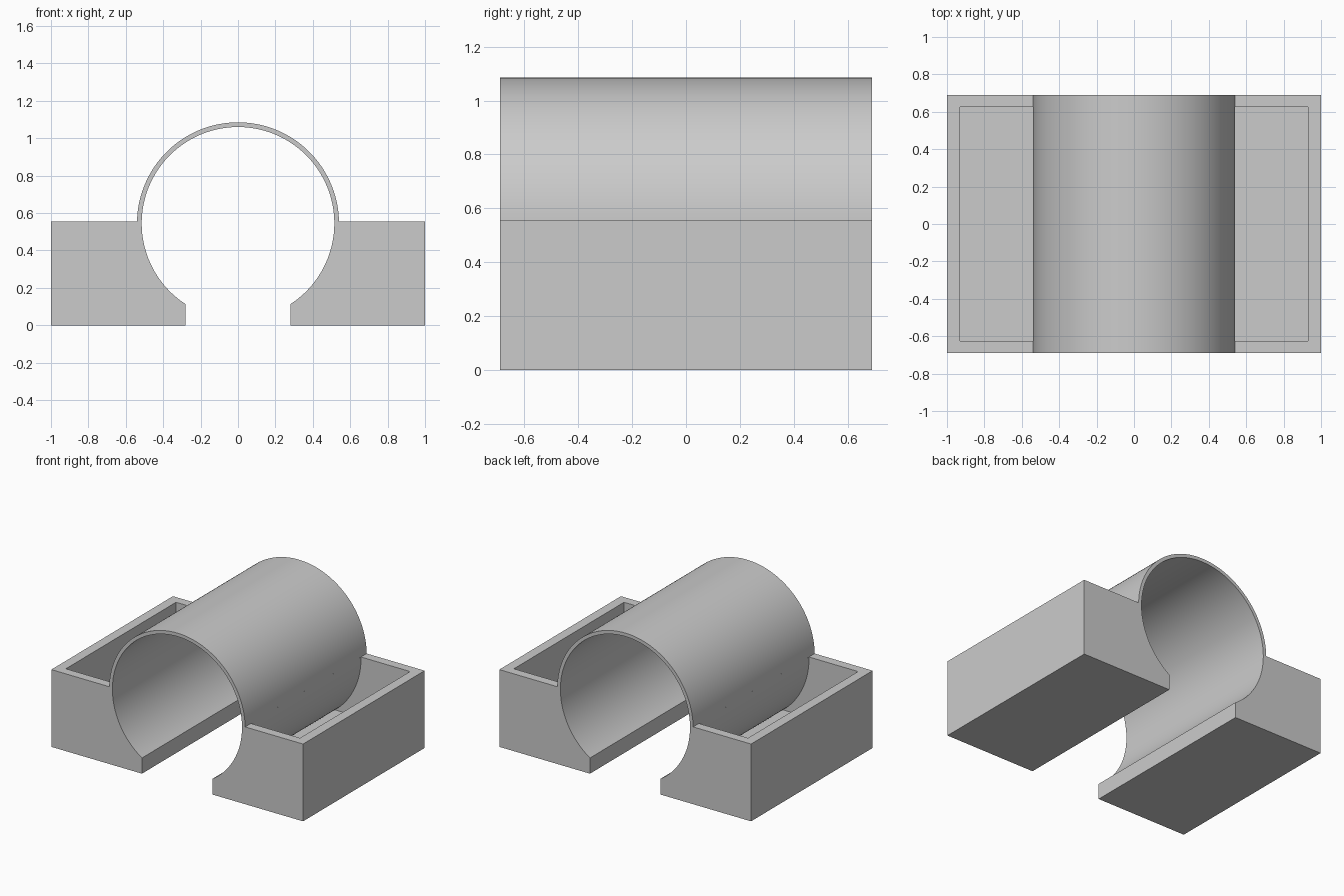
import bpy
import bmesh
from math import acos, asin, cos, sin, pi, radians

if "Cube" in bpy.data.objects:
    bpy.data.objects.remove(bpy.data.objects["Cube"], do_unlink=True)

CENTRE_Z = 0.545
INNER, OUTER = 0.515, 0.54
RIM, FLOOR = 0.555, 0.12
SLOT = 0.28
HALF_DEPTH, WALL = 0.69, 0.065

grey = bpy.data.materials.new("plain_grey")
grey.use_nodes = True
colour = (0.6, 0.6, 0.6, 1)
grey.diffuse_color = colour
grey.node_tree.nodes["Principled BSDF"].inputs["Base Color"].default_value = colour


def arc(radius, start, end, steps):
    """Points of an arc round the tube axis, in x and z."""
    angles = [start + (end - start) * i / steps for i in range(steps + 1)]
    return [(radius * cos(a), CENTRE_Z + radius * sin(a)) for a in angles]


def extrude(name, profile, half):
    """Solid with an x-z profile, running from -half to half in y."""
    bm = bmesh.new()
    face = bm.faces.new([bm.verts.new((x, -half, z)) for x, z in profile])
    result = bmesh.ops.extrude_face_region(bm, geom=[face])
    moved = [v for v in result["geom"] if isinstance(v, bmesh.types.BMVert)]
    bmesh.ops.translate(bm, vec=(0, 2 * half, 0), verts=moved)
    bmesh.ops.recalc_face_normals(bm, faces=bm.faces)
    mesh = bpy.data.meshes.new(name)
    bm.to_mesh(mesh)
    bm.free()
    mesh.materials.append(grey)
    obj = bpy.data.objects.new(name, mesh)
    bpy.context.collection.objects.link(obj)
    return obj


# Open tube joined to a block on each side
top = asin((RIM - CENTRE_Z) / OUTER)
low = acos(SLOT / INNER)
profile = [(SLOT, 0), (1, 0), (1, RIM)]
profile += arc(OUTER, top, pi - top, 80)
profile += [(-1, RIM), (-1, 0), (-SLOT, 0)]
profile += arc(INNER, pi + low, -low, 110)
holder = extrude("tube_with_side_trays", profile, HALF_DEPTH)

bpy.ops.object.select_all(action="DESELECT")
bpy.context.view_layer.objects.active = holder
holder.select_set(True)

# Open pocket in each block, following the outside of the tube
pocket = arc(OUTER, asin((FLOOR - CENTRE_Z) / OUTER), 0, 32)
pocket += [(OUTER, RIM + 0.1), (1 - WALL - 0.005, RIM + 0.1), (1 - WALL - 0.005, FLOOR)]
for side, name in ((1, "left"), (-1, "right")):
    cutter = extrude(name + "_pocket_cutter", [(side * x, z) for x, z in pocket],
                     HALF_DEPTH - WALL)
    cutter.hide_render = True
    cut = holder.modifiers.new(name + "_pocket", "BOOLEAN")
    cut.operation = "DIFFERENCE"
    cut.solver = "EXACT"
    cut.object = cutter
    bpy.ops.object.modifier_apply(modifier=cut.name)
    bpy.data.objects.remove(cutter, do_unlink=True)

bpy.ops.object.shade_smooth_by_angle(angle=radians(25))
